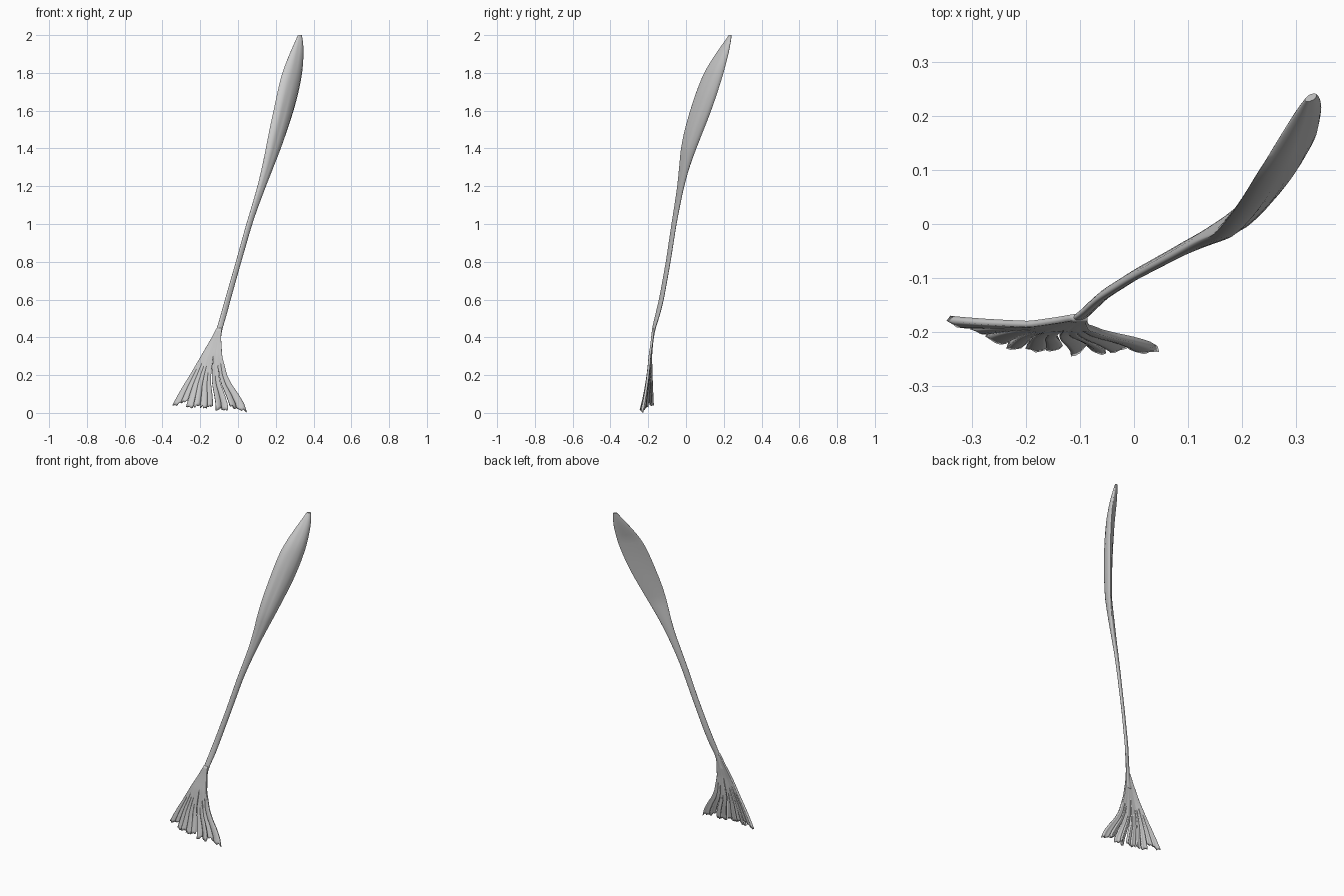
import bpy, bmesh, math, random

if "Cube" in bpy.data.objects:
    bpy.data.objects.remove(bpy.data.objects["Cube"])

random.seed(4)


def interp(table, z):
    # linear lookup in rows sorted by first column
    for a, b in zip(table, table[1:]):
        if a[0] <= z <= b[0]:
            k = (z - a[0]) / (b[0] - a[0])
            return [p + (q - p) * k for p, q in zip(a[1:], b[1:])]
    return list(table[-1][1:] if z > table[-1][0] else table[0][1:])


def smooth_interp(table, z, w=0.035):
    # softened lookup, so the outline has no kinks
    cols = zip(*(interp(table, z + d) for d in (-w, 0, w)))
    return [(a + 2 * b + c) / 4 for a, b, c in cols]


def finish(bm, name, angle):
    bmesh.ops.recalc_face_normals(bm, faces=bm.faces)
    me = bpy.data.meshes.new(name)
    bm.to_mesh(me)
    bm.free()
    ob = bpy.data.objects.new(name, me)
    bpy.context.collection.objects.link(ob)
    bpy.ops.object.select_all(action='DESELECT')
    ob.select_set(True)
    bpy.context.view_layer.objects.active = ob
    bpy.ops.object.shade_smooth_by_angle(angle=math.radians(angle))
    return ob


# Belly and cord: z, x min, x max, y min, y max, half thickness
STRAND = [
    (0.36, -0.140, -0.095, -0.190, -0.174, 0.006),
    (0.44, -0.114, -0.086, -0.182, -0.164, 0.008),
    (0.50, -0.098, -0.064, -0.166, -0.144, 0.009),
    (0.60, -0.070, -0.038, -0.142, -0.118, 0.009),
    (0.80, -0.012, 0.018, -0.106, -0.082, 0.009),
    (1.00, 0.043, 0.076, -0.076, -0.051, 0.010),
    (1.10, 0.073, 0.111, -0.060, -0.032, 0.011),
    (1.20, 0.101, 0.149, -0.043, -0.010, 0.014),
    (1.30, 0.124, 0.187, -0.032, 0.020, 0.019),
    (1.40, 0.144, 0.223, -0.024, 0.058, 0.023),
    (1.50, 0.163, 0.257, -0.004, 0.098, 0.026),
    (1.60, 0.185, 0.290, 0.025, 0.137, 0.027),
    (1.70, 0.206, 0.317, 0.058, 0.171, 0.027),
    (1.80, 0.230, 0.337, 0.098, 0.202, 0.025),
    (1.90, 0.270, 0.347, 0.158, 0.227, 0.020),
    (1.96, 0.298, 0.347, 0.202, 0.237, 0.013),
    (2.00, 0.316, 0.339, 0.228, 0.241, 0.006),
]
SIDES = 28
bm = bmesh.new()
rings = []
grooves = [random.uniform(-0.09, 0.04) for _ in range(SIDES)]
for s in range(56):
    z = 0.36 + 1.64 * s / 55
    x0, x1, y0, y1, b = smooth_interp(STRAND, z, min(0.035, 2.0 - z))
    hx, hy = (x1 - x0) / 2, (y1 - y0) / 2
    a = math.sqrt(max(hx * hx + hy * hy - b * b, b * b))
    ang = math.atan2(hy, hx)
    if z < 0.5:
        ang *= max(0, (z - 0.36) / 0.14)
    ca, sa = math.cos(ang), math.sin(ang)
    # belly is domed in front and almost flat behind
    dome = min(1, max(0, (z - 1.1) / 0.3)) * min(1, (2.02 - z) / 0.2)
    ring = []
    for i in range(SIDES):
        t = 2 * math.pi * i / SIDES
        r = 1 + grooves[i] * abs(math.sin(t)) * (1 + math.sin(z * 9 + i * 2))
        r *= 1 + dome * (0.5 if math.sin(t) < 0 else -0.8)
        u, v = a * math.cos(t), b * r * math.sin(t)
        ring.append(bm.verts.new(((x0 + x1) / 2 + u * ca - v * sa,
                                  (y0 + y1) / 2 + u * sa + v * ca, z)))
    rings.append(ring)
for r0, r1 in zip(rings, rings[1:]):
    for i in range(SIDES):
        j = (i + 1) % SIDES
        bm.faces.new((r0[i], r0[j], r1[j], r1[i]))
bm.faces.new(rings[0])
bm.faces.new(rings[-1])
finish(bm, "belly_and_cord", 45)

# Frayed fan: z, left x, right x
EDGES = [(0.00, -0.362, 0.046), (0.05, -0.339, 0.030), (0.10, -0.312, 0.000),
         (0.15, -0.283, -0.035), (0.20, -0.252, -0.059), (0.30, -0.195, -0.084),
         (0.40, -0.138, -0.090), (0.45, -0.113, -0.086)]
# finger boundaries across the fan, slit top heights and gap widths
CUTS = [0, 0.10, 0.19, 0.29, 0.38, 0.48, 0.575, 0.68, 0.78, 0.88, 1]
SLIT = [0, 0.17, 0.24, 0.16, 0.28, 0.19, 0.32, 0.20, 0.27, 0.17, 0]
GAP = [0, 0.010, 0.016, 0.010, 0.018, 0.010, 0.050, 0.012, 0.028, 0.014, 0]
TIPS = [0.036, 0.045, 0.022, 0.030, 0.020, 0.026, 0.012, 0.010, 0.020, 0.003]
TOP = 0.45
ROWS, COLS = 24, 4


def fan_point(f, z, wave):
    left, right = interp(EDGES, z)
    t = max(0, (TOP - z) / TOP)
    low = -0.172 - 0.060 * min(1, f / 0.35)
    y = -0.173 - 0.014 * min(1, t * 3) + (low + 0.187) * t ** 2
    return left + (right - left) * f, y + wave * t ** 3, z


bm = bmesh.new()
for n in range(len(TIPS)):
    last = n == len(TIPS) - 1
    twist = 0 if last else random.uniform(-0.014, 0.014)
    rag = [random.uniform(0, 0.020) for _ in range(COLS + 1)]
    if last:
        rag[COLS] = 0
    rows = []
    for r in range(ROWS + 1):
        k = r / ROWS
        # shared edges keep identical heights until the slit opens
        base = TOP + (0.025 - TOP) * k
        free = max(0, (k - 0.35) / 0.65)
        end = TOP + (TIPS[n] - TOP) * k
        row = []
        for c in range(COLS + 1):
            q = c / COLS
            z = base + (end - base) * free + rag[c] * free ** 8
            g = []
            for e in (n, n + 1):
                open_ = max(0, SLIT[e] - z) / max(SLIT[e], 0.01)
                g.append(GAP[e] * 0.5 * open_ ** 0.6)
            f0, f1 = CUTS[n] + g[0], CUTS[n + 1] - g[1]
            wave = twist * (q - 0.5) * 2 - 0.006 * math.sin(math.pi * q)
            row.append(bm.verts.new(fan_point(f0 + (f1 - f0) * q, z, wave)))
        rows.append(row)
    for a, b in zip(rows, rows[1:]):
        for c in range(COLS):
            bm.faces.new((a[c], a[c + 1], b[c + 1], b[c]))
bmesh.ops.remove_doubles(bm, verts=bm.verts, dist=0.0012)
fan = finish(bm, "frayed_fan", 40)
mod = fan.modifiers.new("thickness", 'SOLIDIFY')
mod.thickness = 0.012
mod.offset = 0
